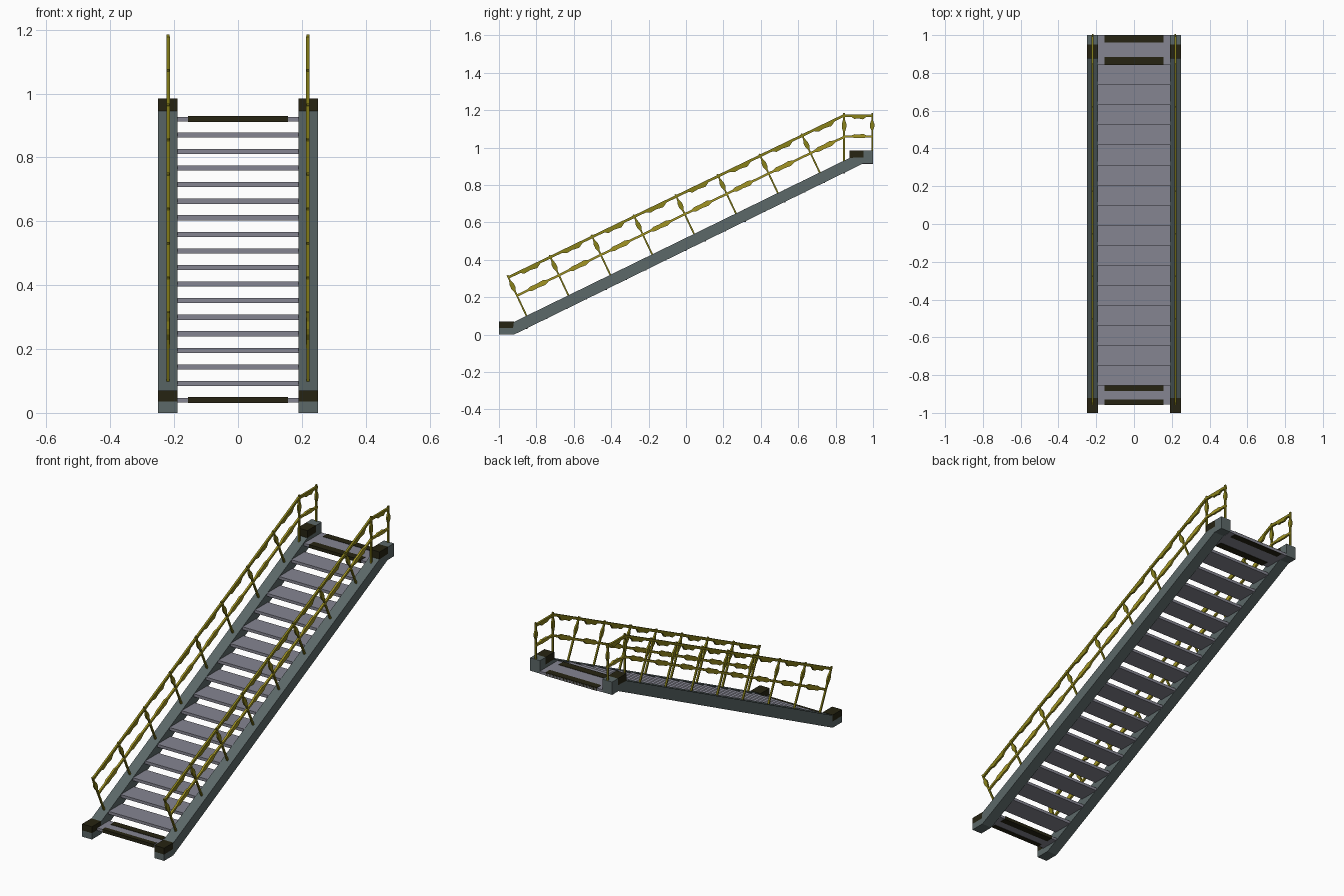
import bpy, bmesh
from mathutils import Vector

if "Cube" in bpy.data.objects:
    bpy.data.objects.remove(bpy.data.objects["Cube"])

def material(name, rgb):
    m = bpy.data.materials.new(name)
    m.diffuse_color = (*rgb, 1)
    m.use_nodes = True
    m.node_tree.nodes["Principled BSDF"].inputs["Base Color"].default_value = m.diffuse_color
    return m

STEEL = material("steel grey green", (0.107, 0.14, 0.14))
TREAD = material("tread grey", (0.235, 0.235, 0.285))
DARK = material("dark grip", (0.019, 0.017, 0.006))
OLIVE = material("olive yellow", (0.25, 0.22, 0.010))
YELLOW = material("rail yellow", (0.36, 0.30, 0.017))

def prisms(name, profiles, x0, x1, mat, mirror=False):
    """Extrude closed (y, z) profiles from x0 to x1."""
    bm = bmesh.new()
    for pts in profiles:
        f = bm.faces.new([bm.verts.new((x0, y, z)) for y, z in pts])
        out = bmesh.ops.extrude_face_region(bm, geom=[f])
        vs = [v for v in out["geom"] if isinstance(v, bmesh.types.BMVert)]
        bmesh.ops.translate(bm, vec=(x1 - x0, 0, 0), verts=vs)
    bmesh.ops.recalc_face_normals(bm, faces=bm.faces)
    me = bpy.data.meshes.new(name)
    bm.to_mesh(me)
    bm.free()
    me.materials.append(mat)
    ob = bpy.data.objects.new(name, me)
    bpy.context.collection.objects.link(ob)
    if mirror:
        ob.modifiers.new("mirror", 'MIRROR')
    return ob

def rect(y0, y1, z0, z1):
    return [(y0, z0), (y1, z0), (y1, z1), (y0, z1)]

def bar(a, b, stations):
    """Bar from a to b; stations are (t, half width left, half width right)."""
    a, b = Vector(a), Vector(b)
    n = (b - a).normalized()
    n = Vector((-n.y, n.x))
    left = [tuple(a.lerp(b, t) + n * l) for t, l, r in stations]
    right = [tuple(a.lerp(b, t) - n * r) for t, l, r in stations]
    return right + left[::-1]

def swollen(a, b, bays, thin, up, down):
    """Rail with one swelling in every bay."""
    st = [(0, thin, thin)]
    for i in range(bays):
        for t, k in ((.28, 0), (.36, .8), (.5, .6), (.66, 1), (.76, 0)):
            st.append(((i + t) / bays, thin + up * k, thin + down * k))
    return bar(a, b, st + [(1, thin, thin)])

# side stringers with flat feet and top ends
prisms("stringer", [[(-1, 0), (-0.92, 0), (0.945, 0.914), (1, 0.914), (1, 0.985),
                     (0.95, 0.985), (0.95, 0.948), (0.875, 0.945), (-0.92, 0.068),
                     (-0.925, 0.035), (-1, 0.035)]], 0.19, 0.25, STEEL, True)
prisms("stringer_end_cap", [rect(-1, -0.92, 0.035, 0.07),
                            rect(0.875, 0.95, 0.945, 0.985)], 0.19, 0.25, DARK, True)

# treads
steps = []
for i in range(16):
    y, z = -0.855 + 0.106 * i, 0.092 + 0.0519 * i
    steps.append(rect(y, y + 0.115, z - 0.008, z + 0.008))
prisms("treads", steps, -0.19, 0.19, TREAD)

# landings with dark grip edges
prisms("landings", [rect(-0.955, -0.85, 0.033, 0.047),
                    rect(0.845, 1.0, 0.913, 0.927)], -0.19, 0.19, TREAD)
prisms("landing_grips", [rect(-0.957, -0.93, 0.031, 0.049), rect(-0.885, -0.848, 0.031, 0.049),
                         rect(0.843, 0.885, 0.911, 0.929), rect(0.962, 1.0, 0.911, 0.929)],
       -0.157, 0.157, DARK)

# handrail and middle rail, sloped then level
prisms("top_rail", [swollen((-0.952, 0.305), (0.845, 1.172), 8, 0.007, 0, 0.015),
                    swollen((0.843, 1.170), (1.0, 1.170), 1, 0.007, 0, 0.012)],
       0.2135, 0.2245, OLIVE, True)
prisms("middle_rail", [swollen((-0.905, 0.208), (0.847, 1.058), 8, 0.006, 0.008, 0.009),
                       swollen((0.845, 1.060), (1.0, 1.060), 1, 0.006, 0.007, 0.003)],
       0.2135, 0.2245, YELLOW, True)

# posts with a swelling between the two rails
def post(foot, head, s):
    w = 0.0045
    return bar(foot, head, [(0, w, w), (s - .13, w, w), (s - .04, .012, .012),
                            (s + .04, .012, .012), (s + .13, w, w), (1, w, w)])

posts = [post((-0.85 + 0.2245 * i, 0.095 + 0.1083 * i),
              (-0.955 + 0.2245 * i, 0.317 + 0.1083 * i), 0.74) for i in range(8)]
posts += [post((0.845, 0.925), (0.845, 1.185), 0.74),
          post((0.995, 0.98), (0.995, 1.185), 0.68)]
prisms("rail_posts", posts, 0.2145, 0.2235, OLIVE, True)
